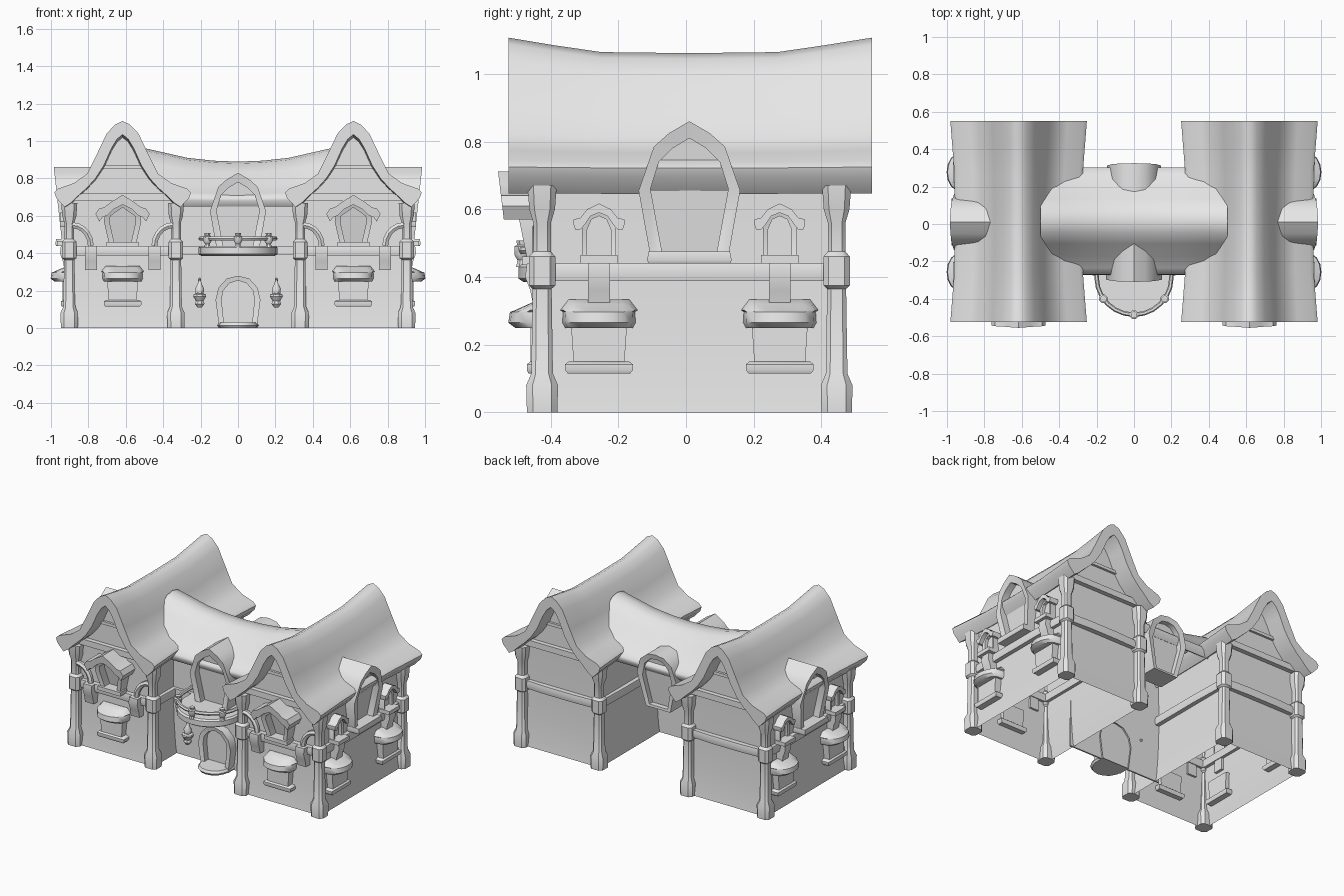
import bpy, bmesh
from math import sin, cos, pi, radians
from mathutils import Matrix, Vector

cube = bpy.data.objects.get("Cube")
if cube:
    bpy.data.objects.remove(cube)

plaster = bpy.data.materials.new("plain_grey")
plaster.use_nodes = True
GREY = (0.8, 0.8, 0.8, 1)
plaster.diffuse_color = GREY
plaster.node_tree.nodes["Principled BSDF"].inputs["Base Color"].default_value = GREY


def loft(name, rings, M=Matrix(), start=True, end=True, angle=40):
    """Skin a list of closed rings, with optional end caps."""
    bm = bmesh.new()
    loops = [[bm.verts.new(M @ Vector(p)) for p in r] for r in rings]
    n = len(rings[0])
    for a, b in zip(loops, loops[1:]):
        for i in range(n):
            j = (i + 1) % n
            bm.faces.new((a[i], a[j], b[j], b[i]))
    if start:
        bm.faces.new(loops[0][::-1])
    if end:
        bm.faces.new(loops[-1])
    bmesh.ops.recalc_face_normals(bm, faces=bm.faces)
    mesh = bpy.data.meshes.new(name)
    bm.to_mesh(mesh)
    bm.free()
    mesh.polygons.foreach_set("use_smooth", [True] * len(mesh.polygons))
    mesh.set_sharp_from_angle(angle=radians(angle))
    mesh.materials.append(plaster)
    ob = bpy.data.objects.new(name, mesh)
    bpy.context.collection.objects.link(ob)
    return ob


def rect(cx, cy, hx, hy, z):
    return [(cx - hx, cy - hy, z), (cx + hx, cy - hy, z),
            (cx + hx, cy + hy, z), (cx - hx, cy + hy, z)]


def stack(name, cx, cy, rows, M=Matrix(), **kw):
    """Rectangular tower from rows of (half x, half y, z)."""
    return loft(name, [rect(cx, cy, hx, hy, z) for hx, hy, z in rows], M, **kw)


def chamfered(cx, cy, h, z):
    """Square ring with cut corners."""
    c = h * .6
    return [(cx + a * h if k else cx + a * c, cy + b * c if k else cy + b * h, z)
            for a, b, k in ((1, -1, 1), (1, 1, 1), (1, 1, 0), (-1, 1, 0),
                            (-1, 1, 1), (-1, -1, 1), (-1, -1, 0), (1, -1, 0))]


def turned(name, cx, cy, rows, n=8, M=Matrix()):
    """Round part from rows of (radius, z)."""
    return loft(name, [[(cx + r * cos(2 * pi * (i + .5) / n), cy + r * sin(2 * pi * (i + .5) / n), z)
                        for i in range(n)] for r, z in rows], M)


def half_round(name, rows, M, n=8):
    """Half-ellipse slab on a wall from rows of (half width, depth, z)."""
    return loft(name, [[(a * cos(pi * i / n), -b * sin(pi * i / n) ** .7, z) for i in range(n + 1)]
                       for a, b, z in rows], M)


def box(name, x0, x1, y0, y1, z0, z1, M=Matrix()):
    return stack(name, (x0 + x1) / 2, (y0 + y1) / 2,
                 [((x1 - x0) / 2, (y1 - y0) / 2, z) for z in (z0, z1)], M)


def mirror(half):
    """Close a half outline that starts on the centre line."""
    return half + [(-u, z) for u, z in reversed(half) if u > 0]


def band(outer, inner):
    """Closed outline of a symmetric strip."""
    strip = lambda h: [(-u, z) for u, z in reversed(h[1:])] + h
    return strip(outer) + strip(inner)[::-1]


def prism(name, outline, v0, v1, M=Matrix()):
    return loft(name, [[(u, -v, z) for u, z in outline] for v in (v0, v1)], M)


def face(x, y, deg):
    """Frame on a wall: local x runs along it, local -y points outward."""
    return Matrix.Translation((x, y, 0)) @ Matrix.Rotation(radians(deg), 4, 'Z')


def alcove(name, half, inner, v0, v1, depth, M, tilt=0.0):
    """Hooded opening: rim, reveal and recessed pane."""
    out, inn, top = mirror(half), mirror(inner), half[0][1]
    at = lambda pts, v, t: [(u, -(v - t * (top - z)), z) for u, z in pts]
    return loft(name, [at(out, v0, 0), at(out, v1, tilt), at(inn, v1 - .005, tilt),
                       at(inn, v1 - depth, tilt)], M, start=False)


def tube(name, path, r, M=Matrix(), n=6):
    """Round bar along a path."""
    pts = [Vector(p) for p in path]
    rings = []
    for i, p in enumerate(pts):
        t = (pts[min(i + 1, len(pts) - 1)] - pts[max(i - 1, 0)]).normalized()
        side = t.orthogonal() if abs(t.z) > .99 else t.cross(Vector((0, 0, 1)))
        side.normalize()
        up = side.cross(t)
        rings.append([p + r * (cos(2 * pi * k / n) * side + sin(2 * pi * k / n) * up) for k in range(n)])
    return loft(name, rings, M)


def lower_window(name, M):
    """Shallow window with a sill and a curved hood."""
    stack(name + "_sill", 0, -.01, [(.092, .04, .115), (.1, .045, .125), (.1, .045, .142), (.09, .035, .15)], M)
    stack(name + "_frame", 0, -.01, [(.075, .035, .145), (.083, .035, .265)], M)
    half_round(name + "_hood", [(.1, .09, .25), (.108, .11, .265), (.106, .105, .297),
                                (.114, .09, .302), (.1, .05, .32), (.09, .02, .333)], M)


def hanging_bracket(name, u, M):
    """Curved block under the beam."""
    side = [(-.02, .44), (.055, .44), (.06, .4), (.045, .36), (.035, .31), (-.02, .31)]
    loft(name, [[(u + s, -v, z) for v, z in side] for s in (-.032, .032)], M)


# Roof shells, as half outlines
WING_OUT = [(0, 1.107), (.04, 1.088), (.085, 1.04), (.14, .925), (.19, .825), (.26, .775), (.345, .745), (.365, .725), (.355, .695)]
WING_IN = [(0, 1.035), (.03, 1.01), (.06, .96), (.1, .87), (.145, .8), (.19, .75), (.24, .705), (.275, .67), (.31, .647)]
HALL_OUT = [(0, .89), (.06, .88), (.12, .83), (.19, .765), (.25, .72), (.285, .7), (.288, .68)]
HALL_IN = [(0, .84), (.05, .82), (.1, .77), (.17, .715), (.21, .685), (.24, .665), (.265, .65)]
DORMER = [(0, .86), (.06, .825), (.105, .785), (.15, .655), (.115, .46)]
DORMER_IN = [(0, .81), (.05, .78), (.09, .74), (.115, .66), (.08, .47)]


def wing(side, label):
    X = .617 * side
    # Plaster walls, flared at the foot, and gable ends
    stack(label + "_walls", X, .01, [(.295, .44, 0), (.287, .432, .06), (.277, .422, .2),
                                     (.27, .415, .4), (.275, .42, .7)], start=False, end=False)
    gable = mirror([(u, z + .01) for u, z in WING_IN[:7]])
    for deg in (0, 180):
        M = face(X, .01, deg)
        prism(label + "_gable", gable, .4, .42, M)
        box(label + "_tie_beam", -.28, .28, -.45, -.4, .68, .72, M)
        prism(label + "_collar_beam", [(-.11, .85), (.11, .85), (.1, .87), (-.1, .87)], .4, .435, M)
    # Sagging roof shell, its eaves drawn in along the middle
    rings = []
    for y, sag, grow in ((-.525, 0, 1), (-.39, .022, .97), (-.25, .042, .94), (.01, .045, .93),
                         (.27, .042, .94), (.41, .022, .97), (.55, 0, 1)):
        drop = lambda z: z - sag * max(0, (z - .7) / .4)
        rings.append([(X + u * grow, y, drop(z)) for u, z in band(WING_OUT, WING_IN)])
    loft(label + "_roof", rings, angle=55)
    # Corner posts
    for sx in (-1, 1):
        for sy in (-1, 1):
            loft(label + "_post", [chamfered(X + .285 * sx, .01 + .435 * sy, h, z) for h, z in (
                (.045, 0), (.047, .08), (.032, .115), (.028, .365), (.039, .375),
                (.039, .46), (.026, .475), (.026, .56), (.038, .6), (.043, .67))])
    # Mid-height beams, swelling a little at the middle
    for y, deg, half in ((.42, 0, .27), (.42, 180, .27), (.27, 90, .42), (.27, -90, .42)):
        M = face(X, .01, deg)
        loft(label + "_beam", [[(u * half, -v, z) for v, z in
                                ((y - .02, .388), (y + b, .388), (y + b + .006, .415), (y + b, .44), (y - .02, .44))]
                               for u, b in ((-1, .02), (-.4, .028), (.4, .028), (1, .02))], M)

    # Front windows, brackets and arched braces
    M = face(X, -.415, 0)
    lower_window(label + "_front_lower_window", M)
    alcove(label + "_front_upper_window", [(0, .68), (.09, .62), (.1, .57), (.07, .44)],
           [(0, .645), (.065, .6), (.07, .57), (.045, .455)], -.01, .1, .06, M, .2)
    box(label + "_front_window_sill", -.085, .085, -.07, 0, .435, .46, M)
    hood = band([(0, .712), (.06, .675), (.1, .645), (.125, .64), (.145, .61)],
                [(0, .66), (.05, .635), (.085, .6), (.105, .595), (.125, .57)])
    loft(label + "_front_window_hood", [[(u, -(v - t * (.71 - z)), z) for u, z in hood]
                                        for v, t in ((0, 0), (.14, .12))], M)
    for s in (-1, 1):
        hanging_bracket(label + "_front_bracket", .17 * s, M)
        tube(label + "_brace", [(s * (.27 - .1 * sin(a * pi / 10)), -.02, .44 + .11 * cos(a * pi / 10))
                                for a in range(6)], .018, M)

    # Outer flank: dormer between two window bays
    M = face(X + .275 * side, .01, 90 * side)
    alcove(label + "_dormer", DORMER, DORMER_IN, -.14, .093, .05, M, .11)
    stack(label + "_dormer_sill", 0, -.02, [(.12, .06, .44), (.125, .065, .45), (.12, .06, .475)], M)
    for s in (-1, 1):
        W = M @ Matrix.Translation((.267 * s, 0, 0))
        lower_window(label + "_flank_lower_window", W)
        hanging_bracket(label + "_flank_bracket", 0, W)
        alcove(label + "_flank_upper_window", [(0, .6), (.03, .59), (.05, .55), (.05, .44)],
               [(0, .58), (.022, .57), (.035, .54), (.035, .455)], -.01, .035, .025, W)
        prism(label + "_flank_window_hood",
              band([(0, .617), (.035, .6), (.055, .575), (.075, .57), (.075, .555)],
                   [(0, .59), (.025, .58), (.042, .555), (.055, .54), (.07, .54)]), 0, .06, W)
        box(label + "_flank_window_sill", -.055, .055, -.075, 0, .44, .465, W)


wing(1, "left_wing")
wing(-1, "right_wing")

# Central hall: front wall only, saddle roof over an open back, front beam
FRONT = -.19
box("hall_front_wall", -.345, .345, FRONT, FRONT + .01, 0, .72)
box("hall_beam", -.345, .345, FRONT - .02, FRONT, .39, .44)
rings = []
for x, lift in ((-.5, .072), (-.38, .045), (-.27, .02), (-.13, .005), (0, 0),
                (.13, .005), (.27, .02), (.38, .045), (.5, .072)):
    rings.append([(x, .015 + u, z + lift * max(0, (z - .65) / .24)) for u, z in band(HALL_OUT, HALL_IN)])
loft("hall_roof", rings, angle=55)

# Dormers at the front and back of the hall
M = face(0, FRONT, 0)
lowered = lambda half: [(u, z - .03) for u, z in half]
alcove("hall_front_dormer", lowered(DORMER), lowered(DORMER_IN), -.1, .12, .05, M, .06)
back_half = [(0, .795), (.06, .785), (.115, .74), (.145, .64), (.09, .42)]
alcove("hall_back_dormer", back_half, [(u * .75, .42 + (z - .42) * .87 + .015) for u, z in back_half],
       -.12, .06, .04, face(0, .265, 180), .08)

# Entrance door, half-round step and lanterns
alcove("entrance_door", [(0, .28), (.06, .265), (.105, .215), (.12, .15), (.1, 0)],
       [(0, .255), (.045, .24), (.08, .2), (.088, .15), (.075, .02)], -.02, .06, .045, M)
half_round("entrance_step", [(.1, .15, 0), (.11, .16, .015), (.1, .15, .03)], M)
for s in (-1, 1):
    turned("lantern", .205 * s, -.05, [(.012, .11), (.028, .13), (.022, .145), (.038, .17), (.036, .18),
                                       (.022, .185), (.026, .21), (.012, .235), (.006, .26)], 8, M)
    tube("lantern_arm", [(.205 * s, .02, .235), (.205 * s, -.03, .26), (.205 * s, -.05, .25)], .008, M)

# Balcony: half-round deck, handrail and turned posts
arc = [(cos(pi * i / 12), -sin(pi * i / 12)) for i in range(13)]
loft("balcony_deck", [[(r * c, -.285 + r * s, z) for c, s in arc] + [(-r, FRONT, z), (r, FRONT, z)]
                      for r, z in ((.195, .385), (.21, .395), (.21, .43), (.2, .44))])
rail = [(.2 * c, -.285 + .2 * s, .478) for c, s in arc]
tube("balcony_rail", [(.2, FRONT, .478)] + rail + [(-.2, FRONT, .478)], .012)
for deg in (-145, -90, -35):
    turned("balcony_post", .2 * cos(radians(deg)), -.285 + .2 * sin(radians(deg)),
           [(.018, .43), (.014, .45), (.024, .465), (.024, .49), (.015, .495), (.018, .508)], 8)
